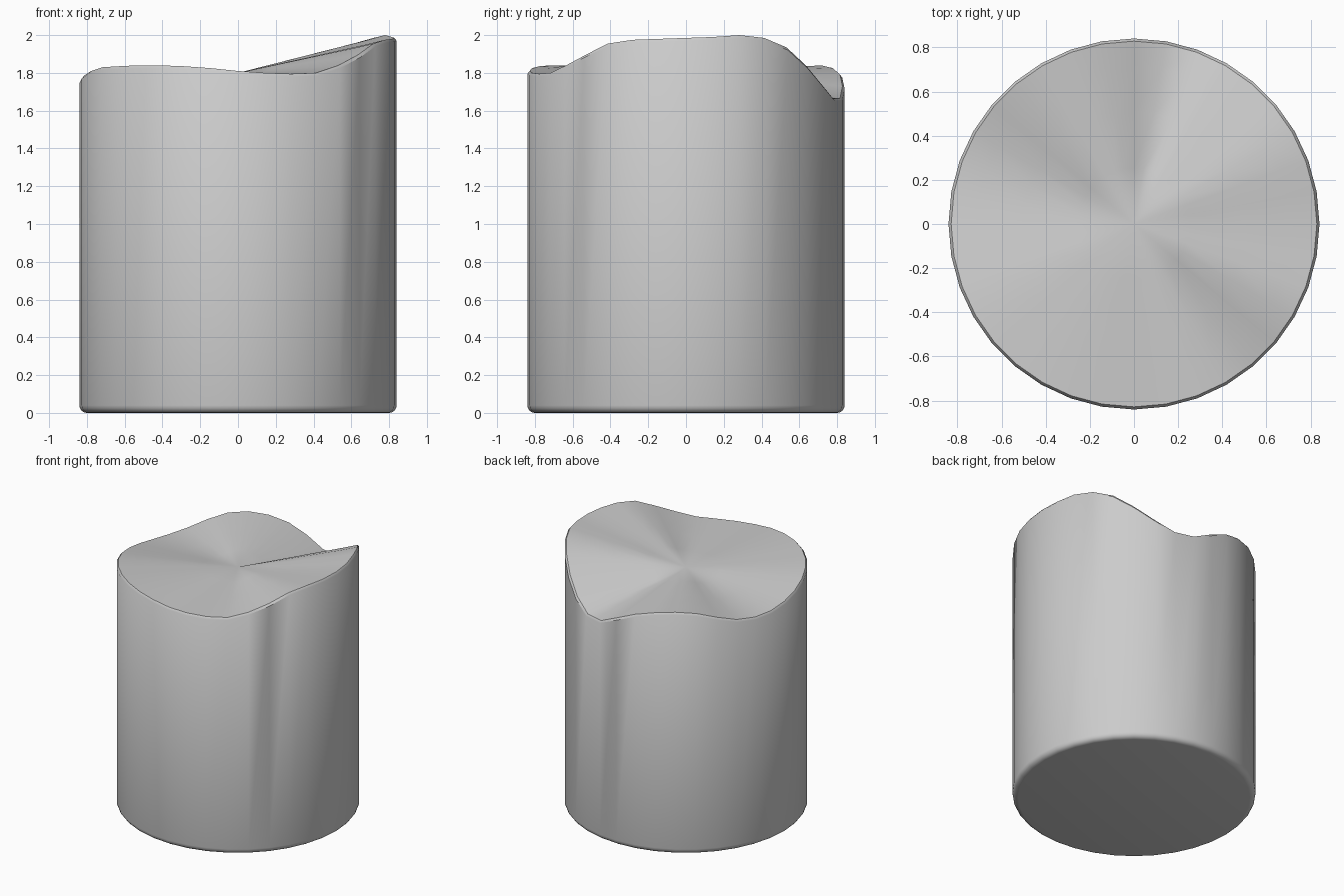
import bpy
import bmesh
from math import radians, sin, cos

cube = bpy.data.objects.get("Cube")
if cube:
    bpy.data.objects.remove(cube, do_unlink=True)

SIDES, R, BEVEL, CENTRE_Z = 36, 0.84, 0.04, 1.80

# Wavy rim height, one value each ten degrees counter-clockwise from +x
RIM = [1.985, 1.99, 2.0, 1.985, 1.935, 1.84, 1.74, 1.665, 1.665,
       1.73, 1.79, 1.825, 1.84, 1.83, 1.79, 1.75, 1.735, 1.74,
       1.76, 1.785, 1.81, 1.83, 1.835, 1.84, 1.84, 1.835, 1.825,
       1.81, 1.80, 1.795, 1.80, 1.84, 1.895, 1.955, 1.975, 1.98]

bm = bmesh.new()


def ring(radius, height):
    """Closed loop of vertices; height is a function of the side index."""
    return [bm.verts.new((radius * cos(radians(10 * i)),
                          radius * sin(radians(10 * i)), height(i)))
            for i in range(SIDES)]


def bridge(low, high):
    for i in range(SIDES):
        j = (i + 1) % SIDES
        bm.faces.new((low[i], low[j], high[j], high[i]))


# Rounded bottom edge
rings = []
for a in (0, 22.5, 45, 67.5, 90):
    z = BEVEL * (1 - cos(radians(a)))
    rings.append(ring(R - BEVEL * (1 - sin(radians(a))), lambda i, z=z: z))

# Wall up to the softened rim
rings.append(ring(R, lambda i: RIM[i] - 0.015))
rings.append(ring(R - 0.012, lambda i: RIM[i]))

# Top surface sloping in to the centre
for t in (0.85, 0.6, 0.3):
    rings.append(ring(R * t, lambda i, t=t: CENTRE_Z + (RIM[i] - CENTRE_Z) * t))

for low, high in zip(rings, rings[1:]):
    bridge(low, high)
bm.faces.new(list(reversed(rings[0])))
centre = bm.verts.new((0, 0, CENTRE_Z))
top = rings[-1]
for i in range(SIDES):
    bm.faces.new((top[i], top[(i + 1) % SIDES], centre))
bmesh.ops.recalc_face_normals(bm, faces=bm.faces)

mesh = bpy.data.meshes.new("wavy_cylinder")
bm.to_mesh(mesh)
bm.free()
body = bpy.data.objects.new("wavy_cylinder", mesh)
bpy.context.collection.objects.link(body)

# Plain grey material
grey = bpy.data.materials.new("light_grey")
grey.use_nodes = True
colour = (0.6, 0.6, 0.6, 1)
grey.diffuse_color = colour
grey.node_tree.nodes["Principled BSDF"].inputs["Base Color"].default_value = colour
mesh.materials.append(grey)

bpy.ops.object.select_all(action="DESELECT")
body.select_set(True)
bpy.context.view_layer.objects.active = body
bpy.ops.object.shade_smooth_by_angle(angle=radians(40))
